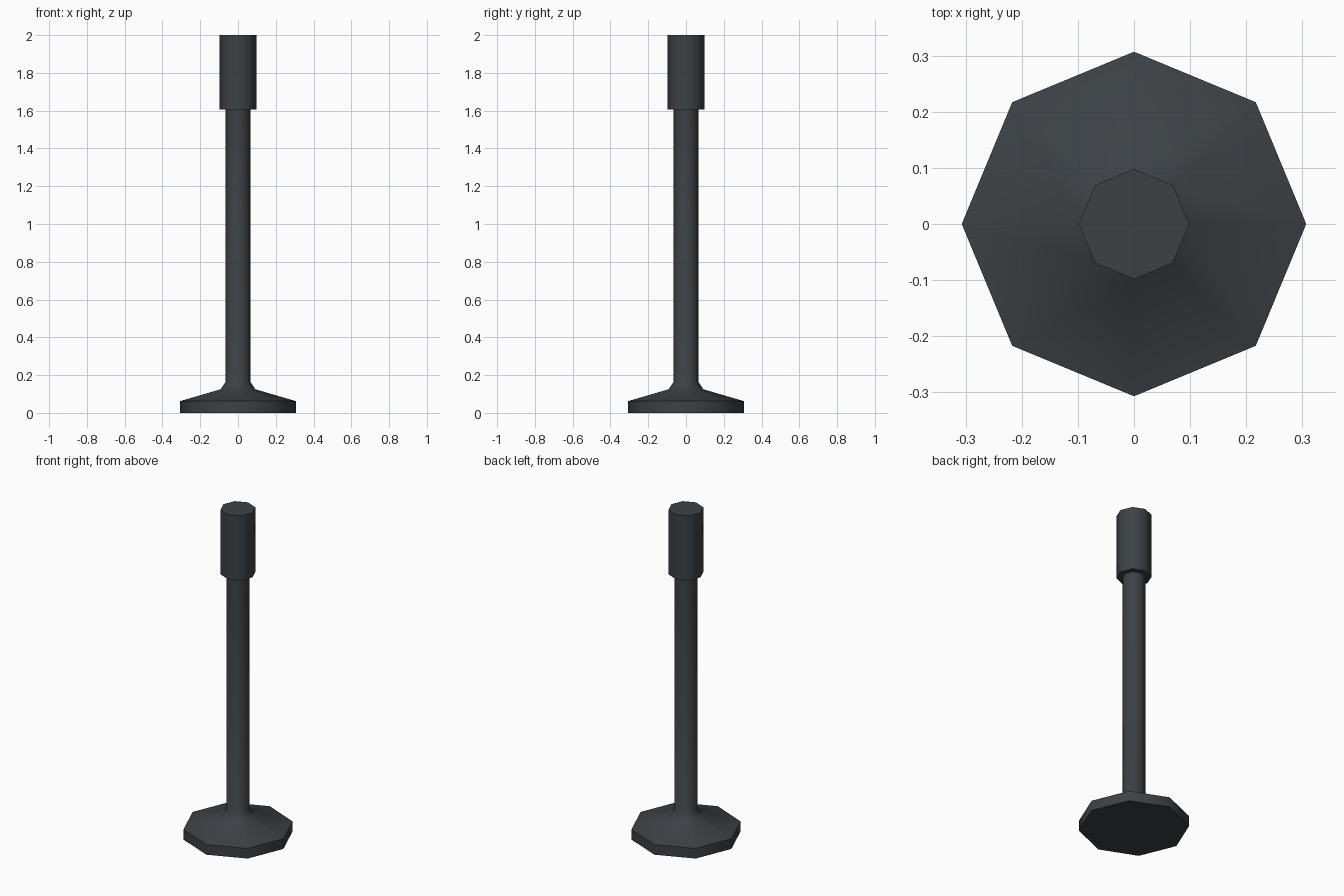
import bpy, bmesh, math

if "Cube" in bpy.data.objects:
    bpy.data.objects.remove(bpy.data.objects["Cube"])

SIDES = 8

metal = bpy.data.materials.new("dark slate metal")
metal.diffuse_color = (0.045, 0.053, 0.060, 1)
metal.use_nodes = True
metal.node_tree.nodes["Principled BSDF"].inputs["Base Color"].default_value = metal.diffuse_color


def lathe(name, profile):
    """Spin an (radius, z) profile into an octagonal part with points on the axes."""
    bm = bmesh.new()
    rings = []
    for r, z in profile:
        rings.append([bm.verts.new((r * math.cos(2 * math.pi * i / SIDES),
                                    r * math.sin(2 * math.pi * i / SIDES), z))
                      for i in range(SIDES)])
    for a, b in zip(rings, rings[1:]):
        for i in range(SIDES):
            j = (i + 1) % SIDES
            bm.faces.new((a[i], a[j], b[j], b[i]))
    return bm, rings


def finish(name, bm):
    me = bpy.data.meshes.new(name)
    bm.to_mesh(me)
    bm.free()
    me.materials.append(metal)
    ob = bpy.data.objects.new(name, me)
    bpy.context.collection.objects.link(ob)
    bpy.ops.object.select_all(action='DESELECT')
    ob.select_set(True)
    bpy.context.view_layer.objects.active = ob
    bpy.ops.object.shade_smooth_by_angle(angle=math.radians(50))


# Flared foot running up into the slim pole
bm, rings = lathe("foot_and_pole", [(0.307, 0), (0.307, 0.062), (0.092, 0.125),
                                    (0.065, 0.165), (0.065, 1.605)])
bm.faces.new(rings[0][::-1])
finish("foot_and_pole", bm)

# Wider sleeve at the top, with its underside ring and flat cap
bm, rings = lathe("top_sleeve", [(0.065, 1.605), (0.098, 1.605), (0.098, 2.0)])
bm.faces.new(rings[-1])
finish("top_sleeve", bm)
